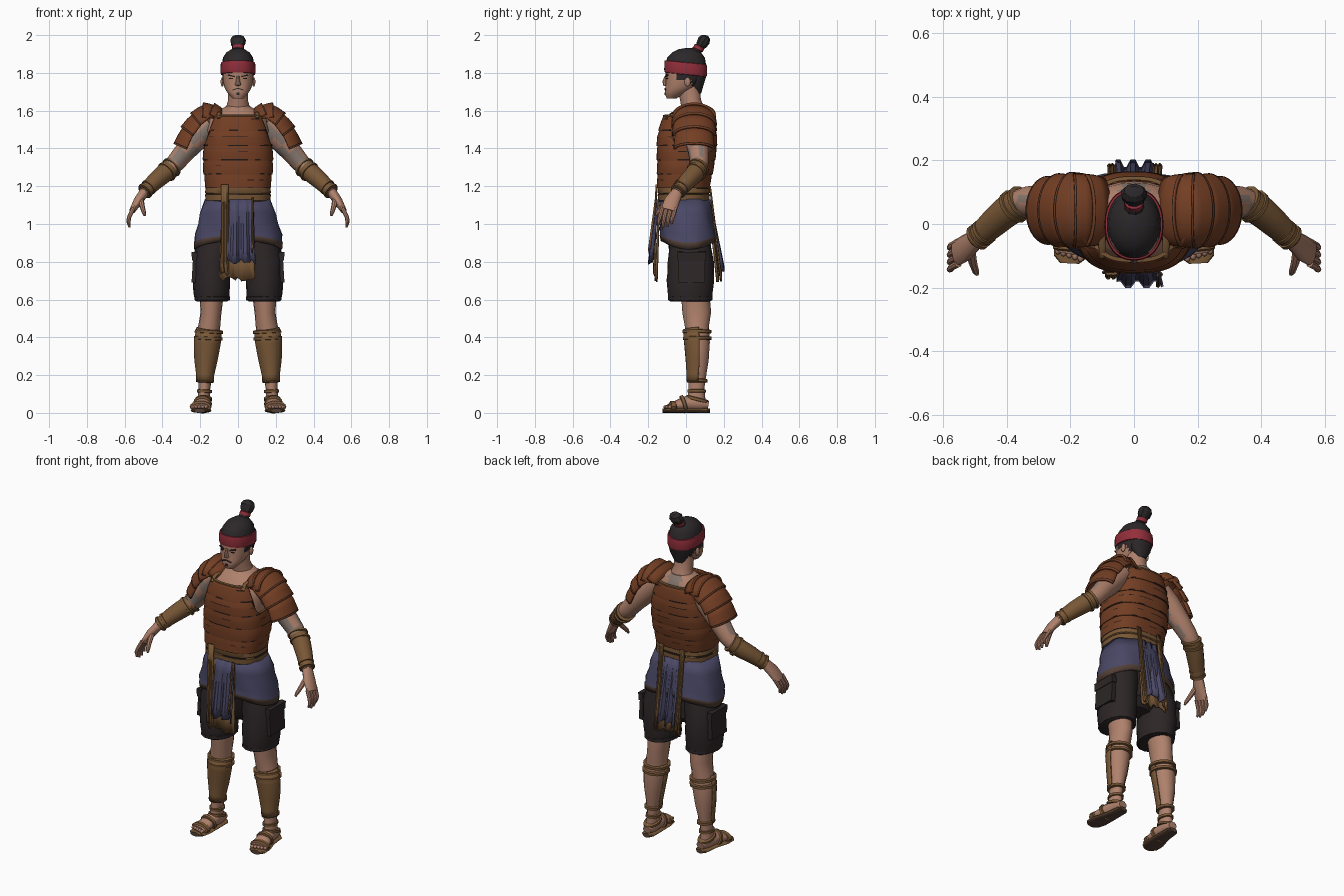
import bpy, bmesh, math, random
from mathutils import Vector, Matrix
random.seed(4)

def material(name, *rgb):
    m = bpy.data.materials.new(name)
    m.diffuse_color = (*rgb, 1)
    return m

SKIN, INK = material("skin", .43, .22, .15), material("ink_grey", .25, .195, .165)
LEATHER, TAN = material("leather_brown", .172, .048, .017), material("tan_cloth", .19, .096, .037)
BLUE, DARK = material("slate_blue", .068, .064, .13), material("charcoal", .026, .019, .020)
HAIR, RED = material("hair_black", .025, .021, .023), material("red_band", .29, .028, .043)
LINE, SOLE = material("dark_seam", .014, .009, .008), material("sole_brown", .085, .05, .035)

def finish(name, bm, mats, mirror=False, solid=0, angle=40):
    bmesh.ops.remove_doubles(bm, verts=bm.verts, dist=1e-5)
    bmesh.ops.recalc_face_normals(bm, faces=bm.faces)
    me = bpy.data.meshes.new(name)
    bm.to_mesh(me)
    bm.free()
    for m in mats:
        me.materials.append(m)
    for p in me.polygons:
        p.use_smooth = True
    me.set_sharp_from_angle(angle=math.radians(angle))
    ob = bpy.data.objects.new(name, me)
    bpy.context.collection.objects.link(ob)
    if solid:
        mod = ob.modifiers.new("thickness", 'SOLIDIFY')
        mod.thickness, mod.offset = solid, 0
    if mirror:
        ob.modifiers.new("mirror", 'MIRROR')

def grid(name, rings, mats, rule=None, closed=True, cap=True, **kw):
    """Skin a stack of point rows; rule(row, column, centre) picks the material."""
    bm = bmesh.new()
    rows = [[bm.verts.new(p) for p in r] for r in rings]
    n = len(rows[0])
    for i in range(len(rows) - 1):
        for j in range(n if closed else n - 1):
            k = (j + 1) % n
            f = bm.faces.new((rows[i][j], rows[i][k], rows[i + 1][k], rows[i + 1][j]))
            f.material_index = rule(i, j, f.calc_center_median()) if rule else 0
    for r in (rows[0], rows[-1]) if closed and cap else ():
        bm.faces.new(r)
    finish(name, bm, mats, **kw)

def lookup(table, z):
    """Linear interpolation of a (z, ...) table."""
    z = min(max(z, table[0][0]), table[-1][0])
    for a, b in zip(table, table[1:]):
        if z <= b[0]:
            t = (z - a[0]) / (b[0] - a[0])
            return [p + (q - p) * t for p, q in zip(a[1:], b[1:])]

def oval(a, z, rx, yf, yb, e=.8, grow=0):
    c, s = math.cos(a), math.sin(a)
    return Vector((math.copysign(abs(c) ** e, c) * (rx + grow),
                   (yf + yb) / 2 + math.copysign(abs(s) ** e, s) * ((yb - yf) / 2 + grow), z))

def turn(n):
    return [2 * math.pi * i / n for i in range(n)]

def stack(name, table, mats, rule=None, n=24, e=.8, steps=0, **kw):
    lo, hi = table[0][0], table[-1][0]
    zs = [lo + (hi - lo) * i / steps for i in range(steps + 1)] if steps else [t[0] for t in table]
    grid(name, [[oval(a, z, *lookup(table, z), e) for a in turn(n)] for z in zs], mats, rule, **kw)

def tube(name, pts, mats, rule=None, n=14, ref=(0, 1, 0), arc=None, grow=0, **kw):
    """Sweep ovals along points (x, y, z, ra, rb); rb lies along ref."""
    P = [Vector(p[:3]) for p in pts]
    ang = turn(n) if arc is None else [math.radians(arc[0] + (arc[1] - arc[0]) * i / n) for i in range(n + 1)]
    rings = []
    for i, p in enumerate(pts):
        t = (P[min(i + 1, len(P) - 1)] - P[max(i - 1, 0)]).normalized()
        v = Vector(ref)
        v = (v - t * v.dot(t)).normalized()
        u = v.cross(t)
        rings.append([P[i] + u * math.cos(a) * (p[3] + grow) + v * math.sin(a) * (p[4] + grow) for a in ang])
    grid(name, rings, mats, rule, closed=arc is None, **kw)

def band(name, p, d, ra, rb, w, mat, ref=(0, 1, 0), mirror=True):
    p, d = Vector(p), Vector(d).normalized()
    pts = [(*(p + d * w * t), ra - c, rb - c) for t, c in ((-.5, .01), (-.35, 0), (.35, 0), (.5, .01))]
    tube(name, pts, [mat], ref=ref, mirror=mirror)

def solid(name, kind, loc, size, mat, rot=(0, 0, 0), mirror=False):
    bm = bmesh.new()
    M = Matrix.Translation(loc)
    for ang, ax in zip(rot, 'XYZ'):
        M = M @ Matrix.Rotation(ang, 4, ax)
    M = M @ Matrix.Diagonal((*size, 1))
    if kind == 'ball':
        bmesh.ops.create_uvsphere(bm, u_segments=12, v_segments=8, radius=1, matrix=M)
    else:
        bmesh.ops.create_cube(bm, size=1, matrix=M)
    finish(name, bm, [mat], mirror=mirror)

# Head with hairline, cap of hair, headband and topknot
head = [(1.665, .028, -.102, -.05), (1.69, .053, -.112, -.005), (1.72, .071, -.109, .05), (1.76, .081, -.107, .085),
        (1.80, .084, -.108, .102), (1.85, .084, -.104, .105), (1.89, .07, -.08, .085)]
stack("head", head, [SKIN, HAIR], lambda i, j, c: int((c.y > .03 and c.z > 1.71) or (c.y > -.05 and c.z > 1.755)), n=32, e=.88, steps=14)
stack("hair_cap", [(1.83, .086, -.111, .108), (1.88, .08, -.1, .1), (1.908, .062, -.074, .08), (1.925, .035, -.04, .055), (1.932, .006, 0, .02)], [HAIR], e=1)
tube("nape_hair", [(0, .06, 1.79, .07, .05), (0, .058, 1.74, .06, .038), (0, .066, 1.69, .025, .015)], [HAIR])
rings = [[oval(a, z, *lookup(head, 1.82), .9, g) for a in turn(32)] for g, z in
         ((0, 1.79), (.006, 1.792), (.009, 1.804), (.008, 1.842), (.006, 1.854), (0, 1.856))]
for p in sum(rings, []):
    p.z -= .1 * p.y
grid("headband", rings, [RED], cap=False)
tube("topknot", [(0, .05, 1.91, .034, .03), (0, .07, 1.935, .024, .022), (0, .082, 1.95, .038, .03), (0, .096, 1.973, .042, .034),
                 (0, .106, 1.99, .032, .024), (0, .109, 1.998, .014, .01)], [HAIR], n=9, angle=25)
band("topknot_tie", (0, .068, 1.932), (0, .5, 1), .031, .029, .028, RED, mirror=False)

# Face
tube("nose", [(0, -.106, 1.785, .007, .006), (0, -.112, 1.755, .011, .013), (0, -.108, 1.738, .017, .013), (0, -.106, 1.733, .01, .006)], [SKIN], n=8)
solid("ear", 'ball', (.083, .008, 1.752), (.009, .016, .025), SKIN, mirror=True)
solid("eyebrow", 'box', (.036, -.1025, 1.785), (.036, .009, .007), HAIR, (0, -.25, .28), True)
solid("eye", 'box', (.036, -.101, 1.770), (.02, .009, .004), LINE, (0, 0, .28), True)
solid("moustache", 'box', (.014, -.109, 1.714), (.030, .008, .005), HAIR, (0, .3, .1), True)
solid("chin_beard", 'box', (0, -.109, 1.69), (.014, .008, .014), HAIR)

# Neck and bare torso under the armour
tube("neck", [(0, .055, 1.55, .09, .065), (0, .04, 1.60, .068, .06), (0, .025, 1.65, .054, .056), (0, .015, 1.73, .054, .06)], [SKIN])
body = [(1.18, .14, -.12, .09), (1.4, .15, -.12, .13), (1.5, .165, -.115, .135), (1.56, .15, -.09, .13), (1.6, .105, -.045, .115), (1.625, .06, -.02, .10)]
stack("torso", body, [SKIN, INK], lambda i, j, c: int(c.y > .08 and abs(c.x) < .05 and c.z > 1.56), e=.9)

# Leather cuirass: overlapping tiers with broken seams, cut low under the arms
shell = [(1.19, .163, -.145, .115), (1.3, .178, -.145, .14), (1.4, .176, -.147, .155), (1.47, .164, -.144, .157), (1.53, .146, -.128, .152), (1.58, .13, -.11, .14)]

def top_edge(a):
    t = min(1, max(0, (abs(math.sin(a)) - .3) / .3))
    return 1.42 + .155 * t * t * (3 - 2 * t)

rings, levels = [], [1.19, 1.265, 1.34, 1.415, 1.495, 1.6]
for lo, hi in zip(levels, levels[1:]):
    for t, g in ((0, .006), (.05, .006), (.55, .004), (.6, .004), (1, .002)):
        zs = [(a, min(lo + (hi - lo) * t, top_edge(a))) for a in turn(64)]
        rings.append([oval(a, z, *lookup(shell, z), .75, g) for a, z in zs])
dash = [[random.random() for _ in range(32)] for _ in rings]
grid("cuirass", rings, [LEATHER, LINE], lambda i, j, c: int(dash[i][j // 2] < (.42, 0, .22, 0, 0)[i % 5]), cap=False, solid=.008)
edge = [[oval(a, top_edge(a) + dz, *lookup(shell, top_edge(a)), .75, g) for a in turn(64)]
        for dz, g in ((-.008, .003), (-.006, .009), (.002, .009), (.004, -.003))]
grid("cuirass_trim", edge, [TAN], cap=False)
tube("shoulder_strap", [(.1, -.105, 1.56, .011, .005), (.1, -.075, 1.588, .011, .005), (.102, .02, 1.594, .011, .005), (.1, .1, 1.59, .011, .005),
                        (.1, .145, 1.56, .011, .005)], [TAN], ref=(0, .3, 1), mirror=True, n=8)

# Layered shoulder guards
S = [(.078, 1.603), (.125, 1.626), (.18, 1.63), (.238, 1.583), (.288, 1.515), (.325, 1.43)]
for k, (rb, ra) in enumerate([(.102, .055), (.104, .07), (.108, .075), (.104, .072), (.096, .066)]):
    a, b = Vector((S[k][0], .043, S[k][1])), Vector((S[k + 1][0], .043, S[k + 1][1]))
    nrm = Vector((a.z - b.z, 0, b.x - a.x)).normalized()
    pts = [(*(a + (b - a) * t - nrm * ra), ra + g, rb + g) for t, g in ((-.06, -.004), (.5, .004), (1.0, .007), (1.05, .007), (1.13, .007))]
    tube("shoulder_guard_%d" % (k + 1), pts, [LEATHER, LINE], lambda i, j, c: int(i == 2), n=18, arc=(92, 268), mirror=True, solid=.012)

# Arms, bracers and hands
tube("arm", [(.14, .045, 1.535, .065, .07), (.2, .055, 1.475, .066, .068), (.24, .06, 1.43, .062, .062), (.28, .066, 1.385, .056, .056),
             (.33, .07, 1.325, .05, .05), (.37, .06, 1.285, .046, .046), (.43, .015, 1.235, .042, .042), (.5, -.05, 1.165, .03, .032)],
     [SKIN, INK], lambda i, j, c: int(i < 5 and (j + 2 * i) % 5 < 3 and c.y < .09), mirror=True)
tube("bracer", [(.36, .065, 1.293, .051, .051), (.40, .04, 1.26, .05, .05), (.44, .005, 1.225, .046, .046), (.497, -.047, 1.168, .037, .037)], [TAN], mirror=True)
for nm, p, r in (("elbow_band", (.352, .068, 1.30), .057), ("elbow_cord", (.377, .055, 1.277), .057),
                 ("wrist_band", (.49, -.04, 1.176), .044), ("wrist_cord", (.472, -.025, 1.195), .044)):
    band(nm, p, (.13, -.107, -.12), r, r, .018, TAN)
tube("palm", [(.495, -.045, 1.17, .027, .03), (.53, -.075, 1.12, .024, .042), (.56, -.092, 1.07, .016, .042)], [SKIN], mirror=True)
for i in range(4):
    y, drop = -.125 + .023 * i, (.012, 0, .003, .018)[i]
    tube("finger_%d" % (i + 1), [(.553, y, 1.085, .012, .012), (.575, y - .012, 1.04, .011, .011), (.58, y - .018, 1.008 + drop, .010, .010),
                                 (.574, y - .02, .982 + drop, .006, .006)], [SKIN], n=8, mirror=True)
tube("thumb", [(.515, -.08, 1.135, .016, .016), (.508, -.12, 1.095, .014, .014), (.498, -.15, 1.06, .011, .011), (.494, -.158, 1.045, .006, .006)], [SKIN], n=8, mirror=True)

# Waist sash made of wraps
waist = [(1.115, .160, -.136, .113), (1.125, .172, -.148, .125), (1.155, .174, -.15, .126), (1.160, .169, -.146, .121), (1.165, .174, -.15, .126),
         (1.195, .172, -.151, .125), (1.200, .167, -.146, .12), (1.205, .171, -.15, .124), (1.228, .169, -.149, .122), (1.238, .158, -.138, .11)]
stack("waist_sash", waist, [TAN, LINE], lambda i, j, c: int(i in (2, 5) and j % 6 < 4), n=32)

# Draped skirt with a brown hem, lower at the sides
drape = [(.85, .230, -.122, .155), (.95, .221, -.128, .152), (1.05, .193, -.132, .138), (1.14, .165, -.135, .115)]
rings = []
for t, g in ((0, 0), (.13, .005), (.16, .002), (.3, .005), (.5, -.001), (.7, .004), (1, 0)):
    zs = [(a, t * 1.13 + (1 - t) * (.865 + .045 * abs(math.sin(a)) ** 1.5)) for a in turn(40)]
    rings.append([oval(a, z, *lookup(drape, z), .8, g + .003 * math.sin(7 * a + 5 * t)) for a, z in zs])
grid("skirt", rings, [BLUE, SOLE], lambda i, j, c: int(i == 0), cap=False, solid=.01)

# Hanging pleated cloths, front and back
def panel(name, x0, x1, zt, zb, yt, yb, mat, pleat, cols=11):
    jag = [random.uniform(-.018, .018) for _ in range(cols)]
    rows = [[Vector(((x0 + x1) / 2 + (x1 - x0) * (j / (cols - 1) - .5) * (.85 + .15 * t),
                     yt + (yb - yt) * t + pleat * (.3 + .7 * t) * (-1) ** (j // 2), zt + (zb - zt) * t + jag[j] * t))
             for j in range(cols)] for t in (0, .2, .4, .6, .8, 1)]
    grid(name, rows, [mat], closed=False, solid=.008, angle=30)

panel("front_cloth", -.055, .09, 1.13, .80, -.148, -.188, BLUE, .010)
panel("front_under_cloth", -.10, .09, 1.12, .71, -.142, -.158, TAN, .004)
panel("front_strip", -.092, -.050, 1.21, .73, -.157, -.168, TAN, .003)
panel("front_cord", .072, .078, 1.14, .86, -.160, -.196, TAN, .001)
panel("back_cloth", -.058, .062, 1.13, .76, .124, .188, BLUE, .012)
panel("back_under_cloth", -.08, .085, 1.12, .71, .120, .168, TAN, .004)
panel("back_strip_left", -.082, -.052, 1.2, .72, .127, .185, TAN, .003)
panel("back_strip_right", .058, .086, 1.2, .71, .127, .185, TAN, .003)

# Baggy shorts with side pockets
tube("shorts_leg", [(.105, .02, .98, .085, .10), (.122, .022, .88, .1, .11), (.14, .025, .80, .10, .122), (.141, .025, .74, .096, .123), (.141, .023, .70, .099, .126),
                    (.14, .022, .64, .096, .119), (.137, .022, .60, .091, .117), (.137, .022, .59, .082, .106)], [DARK], n=20, mirror=True)
stack("shorts_seat", [(.735, .07, -.04, .08), (.78, .12, -.08, .125), (.98, .17, -.105, .118)], [DARK])
solid("pocket", 'box', (.227, .03, .755), (.030, .14, .13), DARK, (0, -.06, 0), True)
solid("pocket_flap", 'box', (.230, .03, .83), (.030, .15, .045), DARK, (0, .08, 0), True)
band("shorts_hem", (.137, .022, .606), (0, 0, 1), .094, .12, .025, DARK)

# Legs and shin guards
leg = [(.14, .048, .64, .066, .075), (.143, .057, .53, .055, .076), (.152, .058, .46, .058, .064), (.163, .063, .37, .062, .063),
       (.17, .064, .28, .052, .056), (.174, .06, .2, .038, .047), (.178, .055, .13, .031, .042), (.182, .055, .05, .035, .05)]
tube("leg", leg, [SKIN], n=16, mirror=True)
tube("shin_guard", [(.153, .058, .445, .058, .064)] + leg[3:6] + [(.176, .058, .165, .037, .046)], [TAN], n=14, arc=(172, 368), grow=.006, mirror=True, solid=.008)
for nm, p, ra, rb in (("knee_band", (.154, .058, .43), .075, .078), ("knee_cord", (.158, .06, .395), .076, .077),
                      ("ankle_band", (.175, .059, .17), .048, .056), ("ankle_cord", (.178, .056, .115), .04, .05)):
    band(nm, p, (.05, 0, -1), ra, rb, .02, TAN)

# Feet and sandals
tube("foot", [(.178, .118, .042, .026, .02), (.18, .075, .05, .037, .04), (.186, 0, .05, .041, .04), (.196, -.06, .038, .049, .024),
              (.201, -.092, .033, .045, .015)], [SKIN], ref=(0, 0, 1), mirror=True)
for i in range(5):
    solid("toe_%d" % (i + 1), 'ball', (.168 + .018 * i, -.104 + .006 * i, .031), (.010, .016, .010), SKIN, mirror=True)
tube("sandal_sole", [(.178, .126, .012, .022, .012), (.179, .108, .012, .038, .012), (.184, .02, .012, .044, .012), (.196, -.06, .012, .056, .012),
                     (.202, -.105, .012, .05, .012), (.203, -.124, .012, .03, .012)], [SOLE, TAN], lambda i, j, c: int(c.z > .008),
     ref=(0, 0, 1), mirror=True, angle=30)
band("toe_strap", (.198, -.070, .033), (.1, -1, 0), .057, .031, .034, TAN, (0, 0, 1))
band("instep_strap", (.188, -.012, .046), (.1, -1, -.3), .05, .049, .022, TAN, (0, 0, 1))
band("heel_strap", (.181, .06, .072), (0, .25, 1), .044, .062, .02, TAN)
